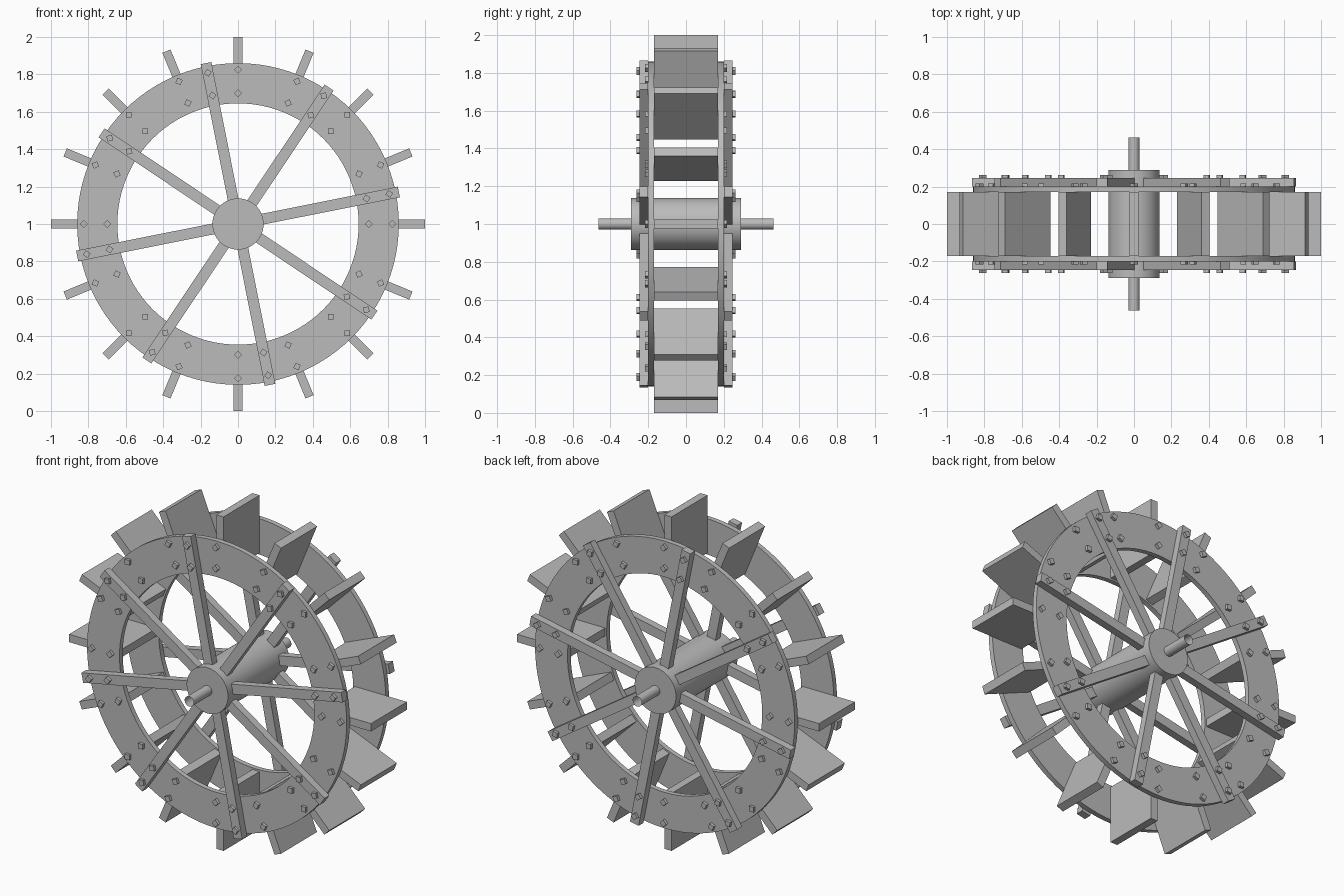
import bpy, bmesh
from math import pi, cos, sin
from mathutils import Matrix, Vector

cube = bpy.data.objects.get("Cube")
if cube:
    bpy.data.objects.remove(cube, do_unlink=True)

# One plain grey for the whole wheel
grey = bpy.data.materials.new("weathered grey")
grey.use_nodes = True
grey.diffuse_color = (0.5, 0.5, 0.5, 1)
grey.node_tree.nodes["Principled BSDF"].inputs["Base Color"].default_value = (0.5, 0.5, 0.5, 1)

CENTRE = Matrix.Translation((0, 0, 1))
RIM_IN, RIM_OUT = 0.17, 0.2      # distance of the rim faces from the middle plane
SPOKE_OUT = 0.245


def finish(name, bm, smooth=False):
    bmesh.ops.transform(bm, matrix=CENTRE, verts=bm.verts)
    mesh = bpy.data.meshes.new(name)
    bm.to_mesh(mesh)
    bm.free()
    mesh.materials.append(grey)
    obj = bpy.data.objects.new(name, mesh)
    bpy.context.collection.objects.link(obj)
    if smooth:
        bpy.ops.object.select_all(action='DESELECT')
        obj.select_set(True)
        bpy.context.view_layer.objects.active = obj
        bpy.ops.object.shade_smooth_by_angle(angle=pi / 6)
    return obj


def radial_box(bm, angle, r0, r1, width, y0, y1, twist=0):
    """Box lying along a radius of the wheel, twisted about its own y axis."""
    mat = (Matrix.Rotation(-angle, 4, 'Y')
           @ Matrix.Translation(((r0 + r1) / 2, (y0 + y1) / 2, 0))
           @ Matrix.Rotation(twist, 4, 'Y')
           @ Matrix.Diagonal((r1 - r0, abs(y1 - y0), width, 1)))
    bmesh.ops.create_cube(bm, size=1, matrix=mat)


def cylinder(name, radius, half_length, segments, capped):
    bm = bmesh.new()
    bmesh.ops.create_cone(bm, cap_ends=capped, segments=segments, radius1=radius,
                          radius2=radius, depth=2 * half_length,
                          matrix=Matrix.Rotation(pi / 2, 4, 'X'))
    return finish(name, bm, True)


def ring(name, inner, outer, y0, y1, segments=96):
    """Flat ring spun from a rectangular section."""
    bm = bmesh.new()
    section = ((inner, y0), (outer, y0), (outer, y1), (inner, y1))
    loops = []
    for i in range(segments):
        a = 2 * pi * i / segments
        loops.append([bm.verts.new((r * cos(a), y, r * sin(a))) for r, y in section])
    for i in range(segments):
        a, b = loops[i], loops[(i + 1) % segments]
        for k in range(4):
            m = (k + 1) % 4
            bm.faces.new((a[k], a[m], b[m], b[k]))
    bmesh.ops.recalc_face_normals(bm, faces=bm.faces)
    return finish(name, bm, True)


# Hub drum and open-ended axle tube
cylinder("hub", 0.137, 0.29, 64, True)
cylinder("axle", 0.03, 0.462, 32, False)

# Sixteen paddles between the rims
paddle_angles = [i * pi / 8 for i in range(16)]
spoke_angles = [pi / 16 + i * pi / 4 for i in range(8)]
bm = bmesh.new()
for a in paddle_angles:
    radial_box(bm, a, 0.655, 1.0, 0.047, -RIM_IN, RIM_IN)
finish("paddles", bm)

# Rim, spokes and bolts on each face of the wheel
for label, s in (("front", -1), ("back", 1)):
    ring(label + "_rim", 0.645, 0.86, s * RIM_IN, s * RIM_OUT)

    bm = bmesh.new()
    for a in spoke_angles:
        radial_box(bm, a, 0.1, 0.877, 0.058, s * RIM_OUT, s * SPOKE_OUT)
    finish(label + "_spokes", bm)

    bm = bmesh.new()
    for angles, base in ((paddle_angles, RIM_OUT), (spoke_angles, SPOKE_OUT)):
        for a in angles:
            for r in (0.7, 0.825):
                radial_box(bm, a, r - 0.015, r + 0.015, 0.03,
                           s * (base - 0.01), s * (base + 0.017), pi / 4)
    finish(label + "_bolts", bm)
